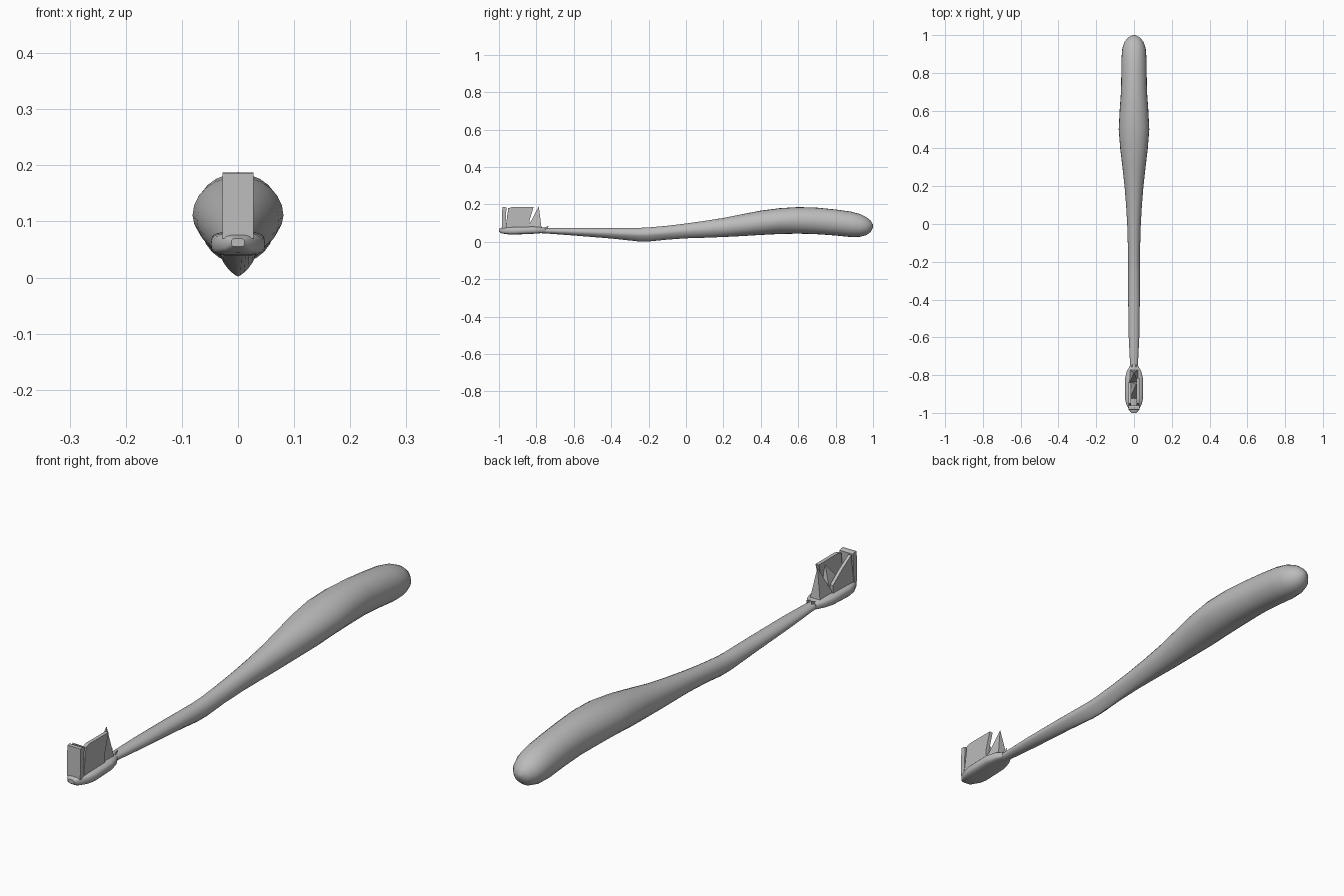
import bpy, bmesh, math
from math import sin, cos, pi

cube = bpy.data.objects.get("Cube")
if cube:
    bpy.data.objects.remove(cube, do_unlink=True)

grey = bpy.data.materials.new("plain grey")
grey.use_nodes = True
COLOUR = (0.5, 0.5, 0.5, 1)
grey.diffuse_color = COLOUR
grey.node_tree.nodes["Principled BSDF"].inputs["Base Color"].default_value = COLOUR


def add_object(name, bm, smooth=False):
    bmesh.ops.recalc_face_normals(bm, faces=bm.faces[:])
    mesh = bpy.data.meshes.new(name)
    bm.to_mesh(mesh)
    bm.free()
    mesh.materials.append(grey)
    obj = bpy.data.objects.new(name, mesh)
    bpy.context.collection.objects.link(obj)
    if smooth:
        bpy.ops.object.select_all(action='DESELECT')
        obj.select_set(True)
        bpy.context.view_layer.objects.active = obj
        bpy.ops.object.shade_smooth_by_angle(angle=math.radians(40))
    return obj


def loft(name, stations, sides, power):
    """Skin oval rings; each station is y, half width, bottom, top, keel sharpness."""
    bm = bmesh.new()
    rings = []
    for y, half, low, high, keel in stations:
        mid, rise = (low + high) / 2, (high - low) / 2
        ring = []
        for i in range(sides):
            a = 2 * pi * i / sides
            c, s = cos(a), sin(a)
            p = power + (keel if s < 0 else 0)
            x = half * math.copysign(abs(c) ** p, c)
            z = mid + rise * math.copysign(abs(s) ** p, s)
            ring.append(bm.verts.new((x, y, z)))
        rings.append(ring)
    for a, b in zip(rings, rings[1:]):
        for i in range(sides):
            j = (i + 1) % sides
            bm.faces.new((a[i], a[j], b[j], b[i]))
    bm.faces.new(rings[0])
    bm.faces.new(rings[-1])
    return add_object(name, bm, smooth=True)


def slab(name, outline, x0, x1):
    """Extrude a side outline of (y, z) points across x."""
    bm = bmesh.new()
    left = [bm.verts.new((x0, y, z)) for y, z in outline]
    right = [bm.verts.new((x1, y, z)) for y, z in outline]
    bm.faces.new(left)
    bm.faces.new(right)
    for i in range(len(outline)):
        j = (i + 1) % len(outline)
        bm.faces.new((left[i], left[j], right[j], right[i]))
    return add_object(name, bm)


def spike(name, base, tip):
    """Pyramid from a base loop to a tip."""
    bm = bmesh.new()
    loop = [bm.verts.new(p) for p in base]
    top = bm.verts.new(tip)
    bm.faces.new(loop)
    for i in range(len(loop)):
        bm.faces.new((loop[i], loop[(i + 1) % len(loop)], top))
    return add_object(name, bm)


# Long swelling handle with a slight keel under the neck
loft("handle", [
    (-.80, .018, .048, .072, 0), (-.72, .022, .043, .074, 0),
    (-.60, .028, .034, .075, .1), (-.40, .031, .018, .075, .3),
    (-.25, .031, .002, .075, .5), (-.20, .031, .002, .077, .5),
    (-.10, .033, .012, .086, .4), (.0, .036, .019, .098, .2),
    (.10, .042, .022, .112, .1), (.20, .050, .026, .128, 0),
    (.30, .061, .031, .148, 0), (.40, .073, .037, .167, 0),
    (.50, .081, .042, .180, .1), (.60, .076, .044, .186, 0),
    (.70, .069, .041, .183, 0), (.80, .067, .034, .173, 0),
    (.88, .066, .026, .162, 0), (.93, .062, .027, .149, 0),
    (.965, .050, .036, .132, 0), (.988, .031, .053, .113, 0),
    (1.0, .008, .078, .092, 0)], 24, 1.0)

# Flat rounded head
loft("brush_head", [
    (-1.0, .012, .055, .070, 0), (-.985, .026, .045, .076, 0),
    (-.95, .042, .040, .079, 0), (-.92, .048, .039, .080, 0),
    (-.82, .048, .043, .082, 0), (-.78, .038, .046, .080, 0),
    (-.75, .021, .048, .074, 0)], 20, .6)

# Front row of bristles, a tall column
slab("front_bristles", [(-.985, .07), (-.966, .07), (-.960, .183),
                        (-.970, .187), (-.982, .186)], -.028, .028)

# Ragged side sheets of bristles
slab("left_bristles", [(-.965, .07), (-.835, .07), (-.838, .11),
                       (-.815, .186), (-.93, .186), (-.95, .18)], .014, .028)
slab("right_bristles", [(-.965, .07), (-.84, .07), (-.84, .11),
                        (-.895, .15), (-.95, .183)], -.028, -.016)

# Middle and rear tufts that taper to points
spike("middle_tuft", [(-.026, -.93, .07), (.02, -.93, .07),
                      (.02, -.83, .07), (-.026, -.83, .07)], (.012, -.85, .175))
spike("rear_tuft", [(-.026, -.85, .07), (.026, -.85, .07),
                    (.022, -.772, .07), (-.022, -.772, .07)], (.0, -.787, .190))

# Small splinters where the head meets the neck
for side, x in (("left", .010), ("right", -.010)):
    spike(side + "_neck_splinter", [(x - .006, -.78, .065), (x + .006, -.78, .065),
                                    (x, -.74, .065)], (x, -.735, .086))
